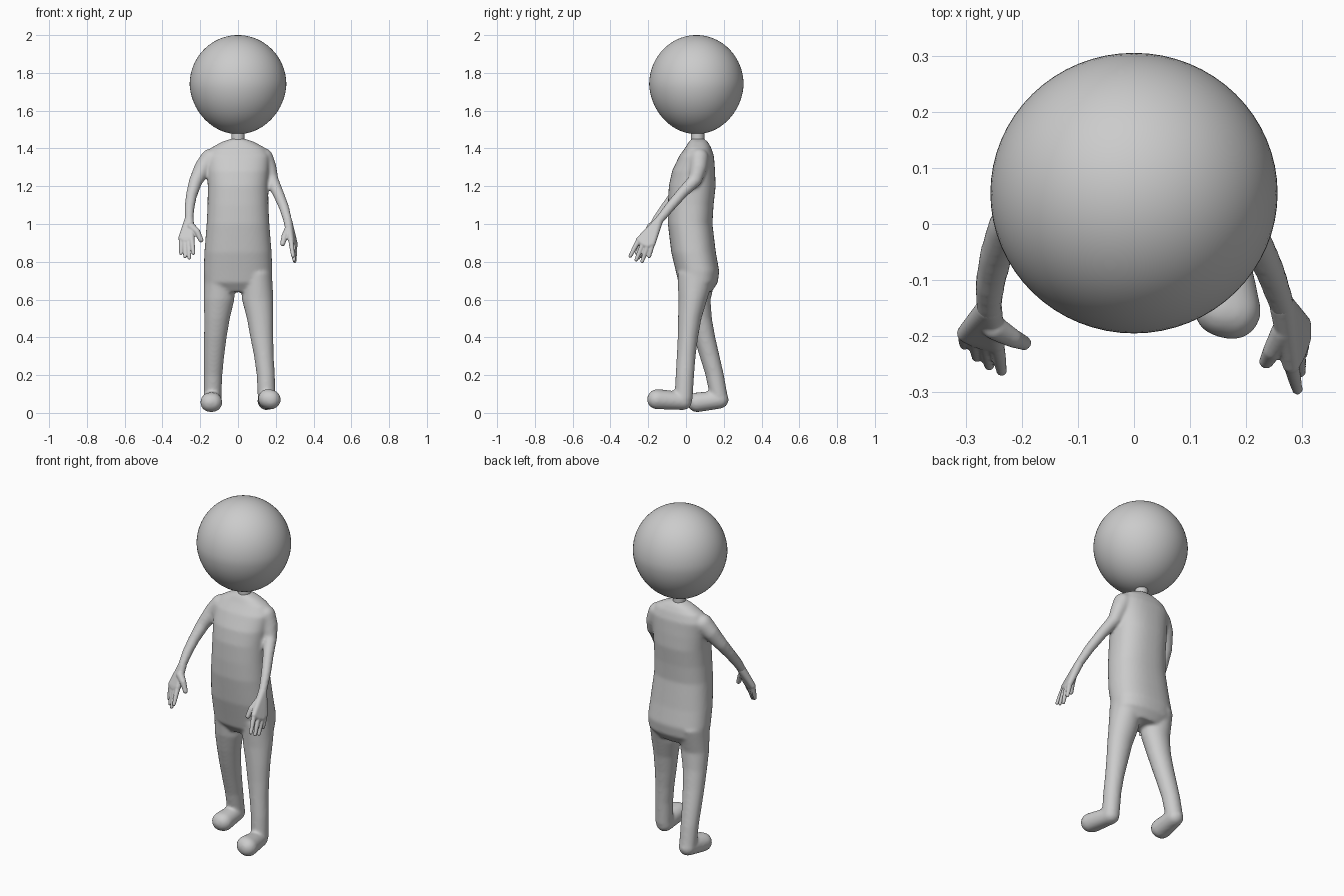
import bpy, bmesh
from math import sin, cos, pi, copysign
from mathutils import Vector

if "Cube" in bpy.data.objects:
    bpy.data.objects.remove(bpy.data.objects["Cube"])

# Unit ball directions used by every rounded limb segment
ball = bmesh.new()
bmesh.ops.create_icosphere(ball, subdivisions=3, radius=1)
BALL = [v.co.copy() for v in ball.verts]
ball.free()


def loft(bm, rings, n=40, power=0.85):
    """Closed tube through horizontal oval rings (x, y, z, rx, ry)."""
    loops = []
    for x, y, z, rx, ry in rings:
        loop = []
        for i in range(n):
            c, s = cos(2 * pi * i / n), sin(2 * pi * i / n)
            loop.append(bm.verts.new((x + rx * copysign(abs(c) ** power, c),
                                      y + ry * copysign(abs(s) ** power, s), z)))
        loops.append(loop)
    faces = [bm.faces.new(loops[0]), bm.faces.new(loops[-1][::-1])]
    for a, b in zip(loops, loops[1:]):
        for i in range(n):
            j = (i + 1) % n
            faces.append(bm.faces.new((a[i], b[i], b[j], a[j])))
    bmesh.ops.recalc_face_normals(bm, faces=faces)


def hull(bm, balls):
    """Convex skin around balls (x, y, z, r)."""
    part = bmesh.new()
    for x, y, z, r in balls:
        for d in BALL:
            part.verts.new(Vector((x, y, z)) + d * r)
    bmesh.ops.convex_hull(part, input=part.verts[:])
    bmesh.ops.recalc_face_normals(part, faces=part.faces[:])
    copies = {}
    for f in part.faces:
        for v in f.verts:
            if v not in copies:
                copies[v] = bm.verts.new(v.co)
        bm.faces.new([copies[v] for v in f.verts])
    part.free()


def limb(bm, balls):
    for a, b in zip(balls, balls[1:]):
        hull(bm, [a, b])


def blend(name, bm, voxel, rounds):
    """Fuse the overlapping volumes into one smooth skin."""
    me = bpy.data.meshes.new(name)
    bm.to_mesh(me)
    bm.free()
    ob = bpy.data.objects.new(name, me)
    bpy.context.collection.objects.link(ob)
    rm = ob.modifiers.new("fuse", 'REMESH')
    rm.mode = 'VOXEL'
    rm.voxel_size = voxel
    rm.use_smooth_shade = True
    sm = ob.modifiers.new("soften", 'SMOOTH')
    sm.factor = 0.5
    sm.iterations = rounds
    return ob


# Head
bpy.ops.mesh.primitive_uv_sphere_add(segments=64, ring_count=40, radius=1)
head = bpy.context.object
head.name = "head"
for v in head.data.vertices:
    x, y, z = v.co
    t = 1 - 0.05 * max(0, -z)          # slightly narrower chin
    v.co = (x * 0.256 * t, 0.055 + y * 0.25 * t, 1.738 + z * 0.262)
bpy.ops.object.shade_smooth()

# Neck
bpy.ops.mesh.primitive_cylinder_add(vertices=32, radius=0.035, depth=0.1, location=(0, 0.062, 1.455))
bpy.context.object.name = "neck"
bpy.ops.object.shade_smooth_by_angle()

# Torso
body = bmesh.new()
loft(body, [(0, .062, 1.452, .035, .033), (0, .065, 1.435, .085, .05), (0, .065, 1.405, .14, .068),
            (0, .056, 1.36, .168, .092), (0, .04, 1.28, .165, .114), (0, .033, 1.2, .16, .124),
            (0, .025, 1.1, .161, .121), (0, .022, 1.0, .166, .118), (0, .04, .85, .178, .118),
            (0, .061, .75, .182, .115), (0, .064, .69, .178, .104), (0, .066, .64, .12, .07)])

# Legs: right one forward, left one trailing
loft(body, [(.098, .055, .74, .082, .1), (.104, .036, .6, .083, .076), (.117, .02, .5, .07, .062),
            (.126, .01, .4, .061, .054), (.137, .001, .3, .052, .05), (.147, -.006, .2, .048, .049),
            (.152, -.013, .07, .047, .048)], power=1)
loft(body, [(-.098, .07, .74, .082, .095), (-.1, .06, .6, .081, .07), (-.111, .075, .5, .068, .062),
            (-.12, .098, .4, .06, .057), (-.127, .125, .3, .054, .053), (-.132, .152, .2, .049, .049),
            (-.135, .175, .08, .047, .047)], power=1)

# Feet
hull(body, [(.15, -.015, .062, .047), (.158, -.15, .075, .052), (.175, -.155, .071, .052)])
hull(body, [(-.135, .178, .07, .048), (-.135, .06, .056, .052), (-.148, .058, .056, .052)])

# Arms
limb(body, [(.135, .068, 1.35, .052), (.158, .066, 1.3, .046), (.178, .05, 1.235, .036),
            (.212, -.02, 1.165, .03), (.243, -.085, 1.09, .027), (.266, -.15, 1.01, .023)])
limb(body, [(-.145, .05, 1.345, .054), (-.185, .035, 1.3, .046), (-.225, -.005, 1.225, .036),
            (-.247, -.06, 1.15, .03), (-.257, -.11, 1.085, .027), (-.258, -.155, 1.025, .023)])
blend("body", body, 0.008, 10)


def hand(name, wrist, knuckles, tips, thumb):
    bm = bmesh.new()
    hull(bm, [(*wrist, .023)] + [(*k, .016) for k in knuckles])
    for k, t in zip(knuckles, tips):
        mid = Vector(k).lerp(Vector(t), 0.5)
        limb(bm, [(*k, .014), (*mid, .0125), (*t, .0095)])
    limb(bm, [(*p, r) for p, r in zip(thumb, (.022, .017, .013))])
    blend(name, bm, 0.004, 3)


# Hands
hand("right_hand", (.264, -.145, 1.015),
     [(.28, -.25, .915), (.292, -.227, .895), (.3, -.203, .885), (.3, -.178, .895)],
     [(.291, -.295, .83), (.297, -.264, .81), (.3, -.232, .802), (.302, -.195, .828)],
     [(.267, -.19, .97), (.247, -.225, .935), (.236, -.245, .895)])
hand("left_hand", (-.258, -.15, 1.03),
     [(-.3, -.195, .925), (-.283, -.204, .912), (-.264, -.21, .912), (-.245, -.212, .925)],
     [(-.302, -.215, .845), (-.28, -.237, .828), (-.258, -.252, .82), (-.236, -.262, .845)],
     [(-.248, -.185, .985), (-.217, -.203, .96), (-.196, -.212, .915)])
